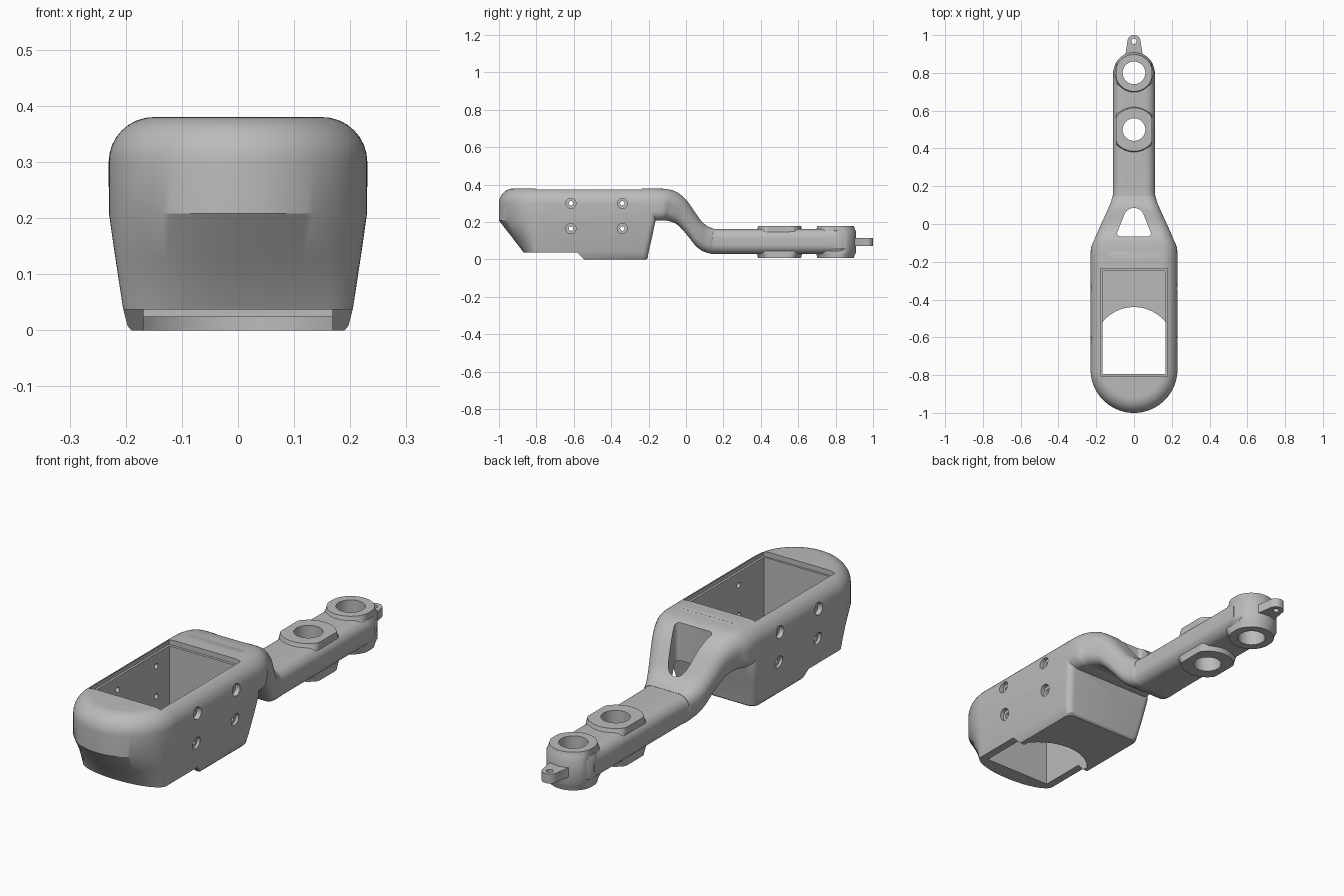
import bpy, bmesh, math
from mathutils import Vector

cube = bpy.data.objects.get("Cube")
if cube:
    bpy.data.objects.remove(cube, do_unlink=True)

grey = bpy.data.materials.new("plain grey")
grey.use_nodes = True
grey.diffuse_color = (0.5, 0.5, 0.5, 1)
grey.node_tree.nodes["Principled BSDF"].inputs["Base Color"].default_value = (0.5, 0.5, 0.5, 1)


def loft(name, rings):
    """Closed solid through a list of equal-length rings."""
    bm = bmesh.new()
    rows = [[bm.verts.new(p) for p in ring] for ring in rings]
    n = len(rows[0])
    for a, b in zip(rows, rows[1:]):
        for i in range(n):
            j = (i + 1) % n
            bm.faces.new((a[i], a[j], b[j], b[i]))
    bm.faces.new(rows[0])
    bm.faces.new(rows[-1])
    bmesh.ops.recalc_face_normals(bm, faces=bm.faces)
    mesh = bpy.data.meshes.new(name)
    bm.to_mesh(mesh)
    bm.free()
    mesh.materials.append(grey)
    ob = bpy.data.objects.new(name, mesh)
    bpy.context.collection.objects.link(ob)
    return ob


def prism(name, outline, z0, z1):
    return loft(name, [[(x, y, z) for x, y in outline] for z in (z0, z1)])


def box(name, x, y0, y1, z0, z1):
    return prism(name, [(-x, y0), (x, y0), (x, y1), (-x, y1)], z0, z1)


def lathe(name, y, profile, clip=9, n=48):
    """Upright turned shape at x = 0, with optional flats on both sides."""
    return loft(name, [[(max(-clip, min(clip, r * math.cos(2 * math.pi * i / n))),
                         y + r * math.sin(2 * math.pi * i / n), z)
                        for i in range(n)] for r, z in profile])


def crossbar(name, y, z, r, x0, x1, n=24):
    return loft(name, [[(x, y + r * math.cos(2 * math.pi * i / n), z + r * math.sin(2 * math.pi * i / n))
                        for i in range(n)] for x in (x0, x1)])


def combine(ob, other, operation):
    mod = ob.modifiers.new(operation, "BOOLEAN")
    mod.operation, mod.solver, mod.object = operation, "EXACT", other
    bpy.context.view_layer.update()
    mesh = bpy.data.meshes.new_from_object(ob.evaluated_get(bpy.context.evaluated_depsgraph_get()))
    ob.modifiers.clear()
    ob.data = mesh
    bpy.data.objects.remove(other, do_unlink=True)


def arc(cx, cy, r, a0, a1, n=8):
    return [(cx + r * math.cos(math.radians(a0 + (a1 - a0) * i / n)),
             cy + r * math.sin(math.radians(a0 + (a1 - a0) * i / n))) for i in range(n + 1)]


def smooth_rows(rows, steps=5):
    """Catmull-Rom interpolation of control rows."""
    out = []
    vs = [Vector(r) for r in rows]
    for i in range(len(vs) - 1):
        p0, p1, p2, p3 = vs[max(i - 1, 0)], vs[i], vs[i + 1], vs[min(i + 2, len(vs) - 1)]
        for s in range(steps):
            t = s / steps
            out.append(0.5 * (2 * p1 + (p2 - p0) * t + (2 * p0 - 5 * p1 + 4 * p2 - p3) * t * t
                              + (3 * p1 - p0 - 3 * p2 + p3) * t ** 3))
    return out + [vs[-1]]


# Tub: plan outlines stacked upwards, round nose, square back
def tub_ring(z, w, side_y, depth, back):
    nose = [(-w * math.cos(math.pi * i / 40), side_y - depth * math.sin(math.pi * i / 40))
            for i in range(41)]
    r = 0.03
    outline = nose + arc(w - r, back - r, r, 0, 90, 6) + arc(r - w, back - r, r, 90, 180, 6)
    return [(x, y, z) for x, y in outline]


rings = [tub_ring(0, 0.19, -0.80, 0.05, -0.212),
         tub_ring(0.008, 0.197, -0.80, 0.055, -0.205),
         tub_ring(0.04, 0.205, -0.80, 0.07, -0.20),
         tub_ring(0.125, 0.218, -0.785, 0.15, -0.18),
         tub_ring(0.208, 0.23, -0.77, 0.23, -0.163)]
for i in range(11):
    a = math.pi / 2 * i / 10
    inset = 0.08 * (1 - math.cos(a))
    rings.append(tub_ring(0.30 + 0.08 * math.sin(a), 0.23 - inset, -0.77, 0.23 - inset, -0.16))
frame = loft("holder_frame", rings)

# Raised step under the nose
step = loft("step_cutter", [[(x, -1.1, -0.1), (x, -0.50, -0.1), (x, -0.545, 0), (x, -0.58, 0.037),
                             (x, -1.1, 0.037)] for x in (-0.4, 0.4)])
combine(frame, step, "DIFFERENCE")


# Neck and arm: rounded sections (top y, top z, bottom y, bottom z, half width, top radius)
def section(row):
    ty, tz, by, bz, w, r = row
    h = math.hypot(ty - by, tz - bz)
    rb = min(0.05, r)
    pts = (arc(w - r, h - r, r, 0, 90) + arc(r - w, h - r, r, 90, 180)
           + arc(rb - w, rb, rb, 180, 270) + arc(w - rb, rb, rb, 270, 360))
    return [(x, by + (ty - by) * v / h, bz + (tz - bz) * v / h) for x, v in pts]


neck = smooth_rows([(-0.30, 0.379, -0.30, 0.205, 0.229, 0.08),
                    (-0.14, 0.379, -0.14, 0.208, 0.229, 0.08),
                    (-0.06, 0.365, -0.10, 0.207, 0.208, 0.075),
                    (0.00, 0.320, -0.045, 0.185, 0.182, 0.06),
                    (0.05, 0.250, 0.01, 0.125, 0.158, 0.055),
                    (0.09, 0.197, 0.06, 0.065, 0.138, 0.05),
                    (0.14, 0.168, 0.12, 0.034, 0.118, 0.05),
                    (0.22, 0.163, 0.22, 0.030, 0.111, 0.05),
                    (0.81, 0.163, 0.81, 0.030, 0.111, 0.05)])
combine(frame, loft("neck_and_arm", [section(r) for r in neck]), "UNION")

# Rounded arm end and the two flared bosses
combine(frame, lathe("arm_end", 0.80, [(0.07, 0.031), (0.095, 0.038), (0.109, 0.06), (0.1095, 0.13),
                                       (0.1, 0.152), (0.07, 0.164)]), "UNION")
for y, r, clip in ((0.50, 0.115, 0.096), (0.80, 0.098, 0.096)):
    flare = [(r + 0.012, 0.04), (r + 0.004, 0.025), (r, 0.008)]
    profile = flare[::-1] + [(z_r, 0.188 - z) for z_r, z in flare]
    combine(frame, lathe("boss", y, profile, clip), "UNION")
for y in (0.50, 0.80):
    combine(frame, lathe("bore", y, [(0.06, -0.1), (0.06, 0.4)]), "DIFFERENCE")

# Window through the neck
window = (arc(-0.072, -0.047, 0.018, 180, 270) + arc(0.072, -0.047, 0.018, 270, 360)
          + arc(0, 0.03, 0.055, 25, 155, 12))
combine(frame, prism("window_cutter", window, -0.1, 0.6), "DIFFERENCE")

# Cavity with top lip, and round-ended opening in the floor
combine(frame, box("cavity_cutter", 0.168, -0.795, -0.248, 0.025, 0.6), "DIFFERENCE")
combine(frame, box("lip_cutter", 0.178, -0.804, -0.236, 0.357, 0.6), "DIFFERENCE")
end = math.degrees(math.asin(0.134 / 0.215))
opening = [(-0.1675, -0.7945), (0.1675, -0.7945)] + arc(0, -0.655, 0.215, end, 180 - end, 24)
combine(frame, prism("floor_cutter", opening, -0.1, 0.1), "DIFFERENCE")

# Counterbored screw holes on both sides
for side in (-1, 1):
    for y in (-0.615, -0.34):
        for z in (0.165, 0.30):
            combine(frame, crossbar("screw_hole", y, z, 0.012, side * 0.15, side * 0.3), "DIFFERENCE")
            combine(frame, crossbar("counterbore", y, z, 0.027, side * 0.208, side * 0.3), "DIFFERENCE")

# Lanyard tab at the end of the arm
outline = arc(0, 0.965, 0.035, 0, 180, 16) + [(-0.045, 0.90), (-0.06, 0.88), (0.06, 0.88), (0.045, 0.90)]
tab = prism("end_tab", outline, 0.073, 0.115)
combine(tab, lathe("tab_hole", 0.967, [(0.014, 0), (0.014, 0.3)], n=24), "DIFFERENCE")

for ob in (frame, tab):
    bpy.ops.object.select_all(action="DESELECT")
    ob.select_set(True)
    bpy.context.view_layer.objects.active = ob
    bpy.ops.object.shade_smooth_by_angle(angle=math.radians(30))
